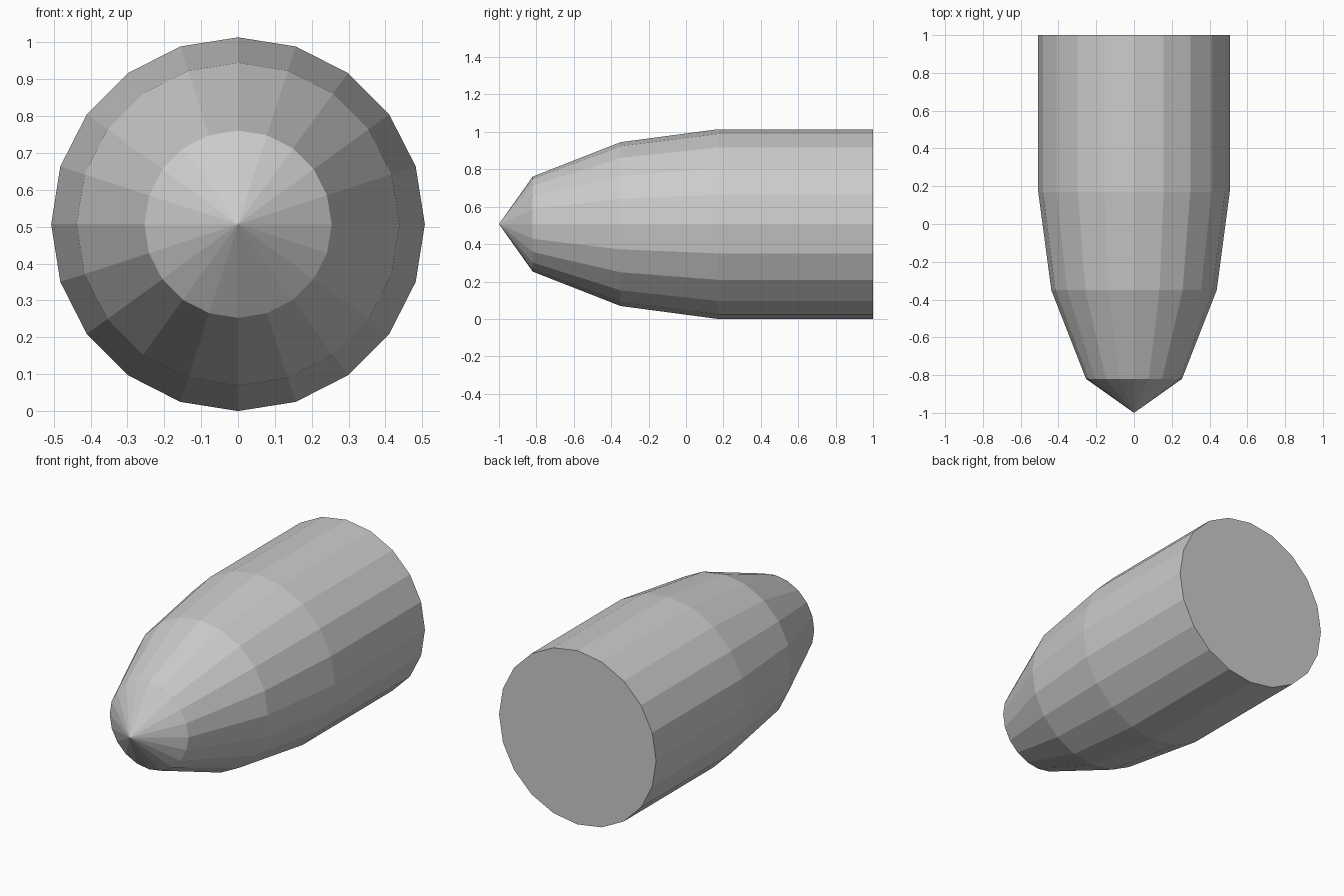
import bpy, bmesh
from math import sin, cos, tau

if "Cube" in bpy.data.objects:
    bpy.data.objects.remove(bpy.data.objects["Cube"])

SIDES = 20
CENTRE_Z = 0.507
# (y, radius) of each ring from the flat back towards the nose
PROFILE = [(1.0, 0.507), (0.17, 0.507), (-0.35, 0.438), (-0.82, 0.254)]
TIP_Y = -1.0

bm = bmesh.new()

# Rings of the body
rings = [[bm.verts.new((r * sin(tau * i / SIDES), y, CENTRE_Z + r * cos(tau * i / SIDES)))
          for i in range(SIDES)] for y, r in PROFILE]

# Flat back and faceted side walls
bm.faces.new(rings[0])
for a, b in zip(rings, rings[1:]):
    for i in range(SIDES):
        j = (i + 1) % SIDES
        bm.faces.new((a[i], a[j], b[j], b[i]))

# Pointed nose
tip = bm.verts.new((0, TIP_Y, CENTRE_Z))
for i in range(SIDES):
    bm.faces.new((rings[-1][i], rings[-1][(i + 1) % SIDES], tip))

bmesh.ops.recalc_face_normals(bm, faces=bm.faces[:])
mesh = bpy.data.meshes.new("pointed_body")
bm.to_mesh(mesh)
bm.free()
bpy.context.collection.objects.link(bpy.data.objects.new("pointed_body", mesh))
